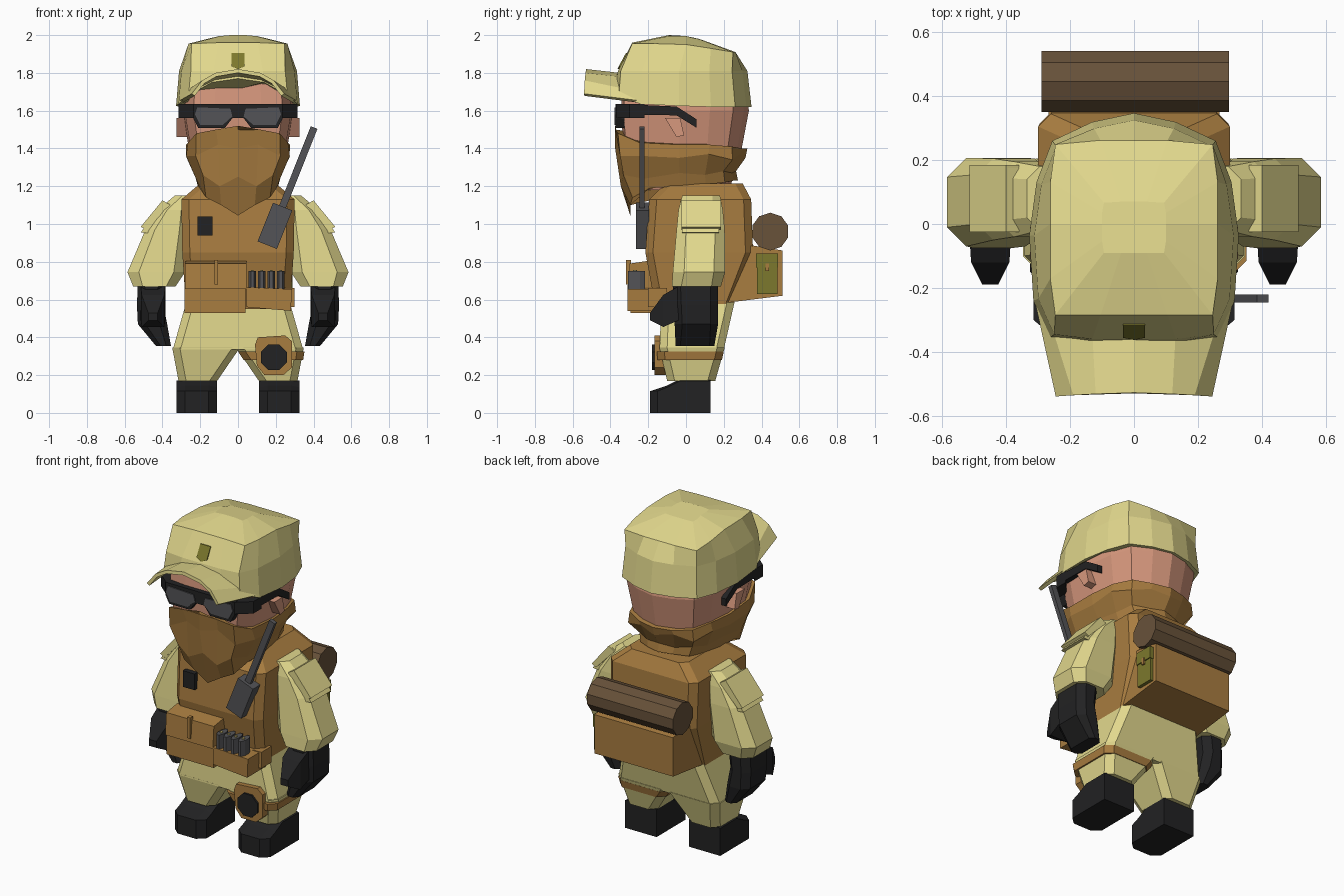
import bpy, bmesh, math
from mathutils import Vector

if "Cube" in bpy.data.objects:
    bpy.data.objects.remove(bpy.data.objects["Cube"])


def material(name, rgb):
    m = bpy.data.materials.new(name)
    lin = [(c / 255 / 12.92) if c < 11 else ((c / 255 + 0.055) / 1.055) ** 2.4 for c in rgb]
    m.diffuse_color = (*lin, 1)
    m.use_nodes = True
    m.node_tree.nodes["Principled BSDF"].inputs["Base Color"].default_value = m.diffuse_color
    return m


KHAKI = material("khaki cloth", (226, 216, 141))
BROWN = material("brown canvas", (169, 125, 64))
ROLL = material("dark brown roll", (104, 82, 58))
SKIN = material("skin", (215, 152, 125))
BLACK = material("black", (34, 34, 35))
GREY = material("dark grey", (84, 84, 87))
OLIVE = material("olive", (124, 120, 45))
BRASS = material("brass", (205, 190, 120))


def finish(name, bm, mat, mirror=False):
    bmesh.ops.recalc_face_normals(bm, faces=bm.faces)
    me = bpy.data.meshes.new(name)
    bm.to_mesh(me)
    bm.free()
    me.materials.append(mat)
    ob = bpy.data.objects.new(name, me)
    bpy.context.collection.objects.link(ob)
    if mirror:
        ob.modifiers.new("mirror", 'MIRROR').use_mirror_merge = False
    return ob


def loft(name, rings, mat, mirror=False):
    """Skin a stack of equal-sized closed rings and cap both ends."""
    bm = bmesh.new()
    vs = [[bm.verts.new(p) for p in r] for r in rings]
    for a, b in zip(vs, vs[1:]):
        for i in range(len(a)):
            j = (i + 1) % len(a)
            bm.faces.new((a[i], a[j], b[j], b[i]))
    bm.faces.new(vs[0])
    bm.faces.new(vs[-1])
    return finish(name, bm, mat, mirror)


def prism(name, pts, axis, lo, hi, mat, mirror=False):
    """Extrude a 2D outline along one axis."""
    place = {'x': lambda a, b, t: (t, a, b), 'y': lambda a, b, t: (a, t, b),
             'z': lambda a, b, t: (a, b, t)}[axis]
    return loft(name, [[place(a, b, t) for a, b in pts] for t in (lo, hi)], mat, mirror)


def box(name, x0, x1, y0, y1, z0, z1, mat, mirror=False):
    return prism(name, [(x0, y0), (x1, y0), (x1, y1), (x0, y1)], 'z', z0, z1, mat, mirror)


def box_ring(x0, x1, y0, y1, z, c=0.04):
    return [(x0 + c, y0, z), (x1 - c, y0, z), (x1, y0 + c, z), (x1, y1 - c, z),
            (x1 - c, y1, z), (x0 + c, y1, z), (x0, y1 - c, z), (x0, y0 + c, z)]


def ngon(cx, cy, rx, ry, n):
    return [(cx + rx * math.cos(2 * math.pi * (i + .5) / n),
             cy + ry * math.sin(2 * math.pi * (i + .5) / n)) for i in range(n)]


# half outlines of the head seen from above, front to back
ROUND = [(0, -1), (.42, -1), (.8, -.96), (.96, -.65), (1, -.1), (.93, .38), (.78, .75), (.4, .92), (0, 1)]
FOLDS = [(0, -1), (.38, -.93), (.8, -.93), (.98, -.6), (.97, -.1), (.95, .38), (.8, .78), (.4, .9), (0, 1)]
BOXY = [(0, -1), (.4, -1), (.94, -1), (1, -.6), (1, 0), (1, .5), (.94, .95), (.4, 1), (0, 1)]


def head_ring(prof, hx, yf, yb, z):
    zs = z if isinstance(z, list) else [z] * 9
    half = [(x * hx, y * (yf if y < 0 else yb), h) for (x, y), h in zip(prof, zs)]
    return half + [(-x, y, h) for x, y, h in half[-2:0:-1]]


# head and ears
loft("head", [head_ring(ROUND, .20, .26, .23, 1.18), head_ring(ROUND, .26, .33, .295, 1.40),
              head_ring(ROUND, .295, .345, .333, 1.60), head_ring(ROUND, .28, .33, .31, 1.78)], SKIN)
prism("ear", [(-.11, 1.56), (-.03, 1.56), (-.01, 1.47), (-.05, 1.46)], 'x', .26, .325, SKIN, True)

# cap crown
loft("cap_crown", [
    head_ring(ROUND, .328, .37, .347, [1.77, 1.75, 1.68, 1.635, 1.625, 1.62, 1.62, 1.62, 1.62]),
    head_ring(ROUND, .312, .36, .325, 1.81),
    head_ring(BOXY, .262, .285, .262, [1.96, 1.96, 1.955, 1.955, 1.95, 1.93, 1.91, 1.91, 1.91]),
    head_ring(BOXY, .10, .09, .07, [2, 2, 1.995, 1.995, 1.995, 1.985, 1.98, 1.98, 1.98])], KHAKI)

# arched cap brim
back = [(0, -.35, 1.80), (.13, -.35, 1.78), (.25, -.345, 1.72), (.315, -.22, 1.65)]
front = [(0, -.528, 1.82), (.12, -.532, 1.80), (.19, -.536, 1.76), (.245, -.54, 1.69)]
bm = bmesh.new()
rows = [[bm.verts.new(p) for p in [(-x, y, z) for x, y, z in r[:0:-1]] + r] for r in (back, front)]
for i in range(6):
    bm.faces.new((rows[0][i], rows[1][i], rows[1][i + 1], rows[0][i + 1]))
brim = finish("cap_brim", bm, KHAKI)
if brim.data.polygons[2].normal.z < 0:
    brim.data.flip_normals()
solid = brim.modifiers.new("thickness", 'SOLIDIFY')
solid.thickness = .02

# plain badge plate on the cap
loft("cap_badge", [[(x, y + d, z) for x, y, z in
     [(-.035, -.318, 1.905), (.035, -.318, 1.905), (.035, -.356, 1.835), (0, -.363, 1.82), (-.035, -.356, 1.835)]]
     for d in (.03, 0)], OLIVE)

# scarf over the lower face with a hanging point
loft("scarf", [
    head_ring(ROUND, .276, .375, .325, [1.52, 1.50, 1.48, 1.43, 1.42, 1.42, 1.41, 1.40, 1.40]),
    head_ring(FOLDS, .28, .375, .315, [1.40, 1.42, 1.36, 1.36, 1.35, 1.37, 1.34, 1.37, 1.35]),
    head_ring(ROUND, .232, .345, .265, [1.25, 1.20, 1.26, 1.24, 1.27, 1.26, 1.28, 1.27, 1.28]),
    head_ring(ROUND, .212, .295, .275, [1.045, 1.10, 1.14, 1.19, 1.20, 1.21, 1.22, 1.23, 1.23])], BROWN)

# sunglasses: front, swept hinges, lenses, arms
half = [(.235, 1.635), (.235, 1.555), (.21, 1.508), (.07, 1.508), (.03, 1.56)]
prism("glasses_frame", half + [(-x, z) for x, z in half[::-1]], 'y', -.372, -.325, BLACK)
prism("glasses_hinge", [(.23, -.372), (.315, -.30), (.315, -.22), (.23, -.31)], 'z', 1.56, 1.634, BLACK, True)
prism("glasses_lens", [(.04, 1.61), (.215, 1.618), (.228, 1.58), (.2, 1.525), (.08, 1.525), (.03, 1.57)],
      'y', -.378, -.370, GREY, True)
prism("glasses_arm", [(-.30, 1.633), (-.05, 1.622), (.055, 1.555), (.055, 1.51), (-.05, 1.575), (-.30, 1.58)],
      'x', .28, .312, BLACK, True)

# vest and backpack
loft("vest", [box_ring(-.275, .275, -.16, .24, .55), box_ring(-.295, .295, -.215, .355, .85),
              box_ring(-.30, .30, -.195, .345, 1.13), box_ring(-.20, .20, -.11, .30, 1.215)], BROWN)
prism("backpack_pouch", [(.15, .575), (.51, .62), (.51, .86), (.36, .885), (.2, .88)], 'x', -.268, .268, BROWN)
prism("bedroll", ngon(.446, .96, .1, .1, 10), 'x', -.29, .297, ROLL)
box("canteen_pouch", .26, .288, .375, .485, .63, .79, OLIVE)
box("canteen_lid", .26, .294, .37, .488, .77, .845, OLIVE)
box("canteen_buckle", .285, .298, .42, .44, .75, .79, BROWN)

# sleeves and shoulder pockets
loft("sleeve", [box_ring(.24, .335, -.02, .18, 1.15), box_ring(.25, .425, -.04, .195, 1.075, .05),
                box_ring(.26, .49, -.05, .205, .97, .05), box_ring(.28, .585, -.07, .207, .745, .06),
                box_ring(.33, .555, -.075, .185, .67, .05)], KHAKI, True)
prism("shoulder_pocket", [(.355, 1.10), (.395, 1.122), (.49, .99), (.515, .955), (.46, .95)],
      'y', -.02, .175, KHAKI, True)
prism("shoulder_flap", [(.36, 1.10), (.40, 1.125), (.515, .985), (.485, .97)], 'y', -.025, .185, KHAKI, True)

# gloves and tapered thumbs
loft("glove", [box_ring(.38, .53, -.07, .17, .70), box_ring(.395, .535, -.065, .17, .57),
               box_ring(.375, .53, -.06, .17, .47), box_ring(.355, .435, -.055, .15, .355, .025)], BLACK, True)
loft("thumb", [[(x0, y, z0), (x1, y, z0), (x1, y, z1), (x0, y, z1)] for x0, x1, y, z0, z1 in
               ((.385, .515, -.04, .49, .67), (.39, .51, -.12, .455, .625), (.425, .475, -.19, .49, .53))],
     BLACK, True)

# trousers and boots
loft("trousers_hip", [box_ring(-.27, .27, -.13, .26, .60), box_ring(-.345, .345, -.14, .20, .335)], KHAKI)
loft("trouser_leg", [box_ring(-.01, .348, -.14, .205, .345), box_ring(.11, .315, -.10, .155, .17)], KHAKI, True)
loft("boot", [[(x, y, z) for y, z in ((-.19 + c, 0), (.13, 0), (.13, .18 - c / 4), (-.03, .18 - c / 4),
                                      (-.1, .145 - c / 4), (-.19 + c, .115))]
              for x, c in ((.11, .04), (.155, 0), (.28, 0), (.325, .04))], BLACK, True)

# thigh strap with a round pouch
loft("thigh_strap", [box_ring(.03, .345, -.15, .19, .28), box_ring(.0, .352, -.155, .20, .325)], BROWN)
prism("thigh_pouch", [(.10, .25), (.09, .36), (.105, .40), (.25, .41), (.285, .38), (.285, .24), (.24, .2), (.14, .2)],
      'y', -.168, -.09, BROWN)
prism("thigh_pouch_disc", ngon(.19, .295, .074, .074, 8), 'y', -.18, -.16, BLACK)

# belt pouches
box("belt_pouch", -.283, .04, -.295, -.13, .53, .70, BROWN)
prism("belt_pouch_lid", [(-.31, .655), (-.30, .79), (-.2, .805), (-.13, .8), (-.13, .655)], 'x', -.28, .045, BROWN)
box("belt_pouch_strap", -.125, -.105, -.318, -.29, .68, .81, BROWN)
prism("ammo_pouch", [(.045, .56), (.28, .54), (.285, .655), (.045, .665)], 'y', -.31, -.13, BROWN)
box("hip_pouch", .24, .30, -.2, -.10, .56, .66, BROWN)
for i in range(4):
    x = .076 + i * .05
    prism("cartridge", ngon(x, -.262, .022, .05, 8), 'z', .65, .75, GREY)
    prism("cartridge_tip", ngon(x, -.27, .008, .01, 6), 'z', .745, .757, BRASS)

# radio with antenna, leaning outwards
base, lean = Vector((.155, 0, .888)), Vector((.37, 0, .929))
side = Vector((.929, 0, -.37))


def leaning(name, u0, u1, w, y0, y1, mat):
    pts = [base + lean * u + side * v for u, v in ((u0, -w), (u0, w), (u1, w), (u1, -w))]
    prism(name, [(p.x, p.z) for p in pts], 'y', y0, y1, mat)


leaning("radio_body", 0, .22, .055, -.265, -.195, GREY)
leaning("radio_antenna", .2, .67, .019, -.245, -.22, GREY)
box("chest_plate", -.215, -.135, -.232, -.19, .94, 1.04, BLACK)
